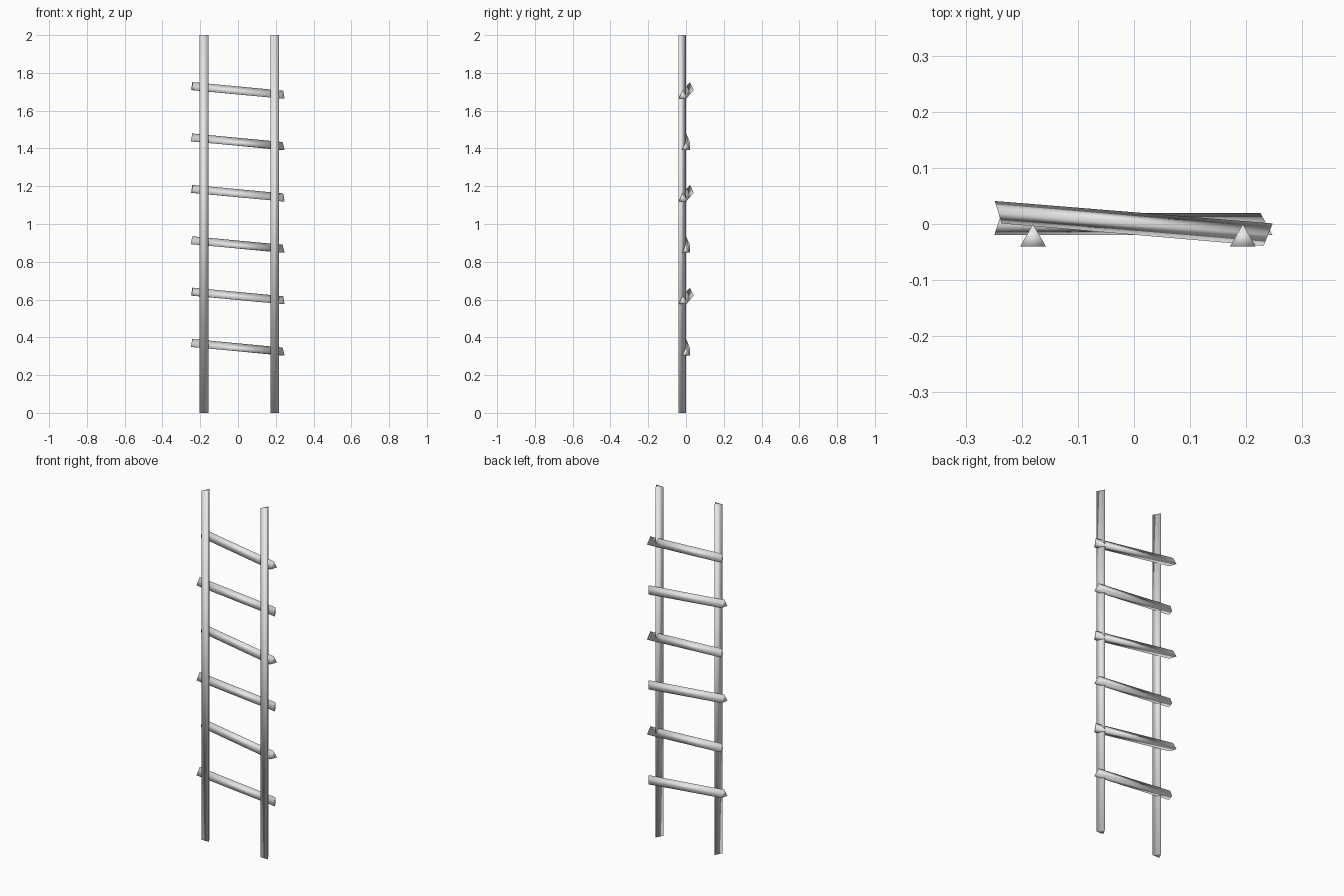
import bpy, bmesh

if "Cube" in bpy.data.objects:
    bpy.data.objects.remove(bpy.data.objects["Cube"], do_unlink=True)

# single plain grey material
grey = bpy.data.materials.new("plain_grey")
grey.use_nodes = True
grey.diffuse_color = (0.8, 0.8, 0.8, 1)
grey.node_tree.nodes["Principled BSDF"].inputs["Base Color"].default_value = (0.8, 0.8, 0.8, 1)


def prism(name, start, end):
    """Smooth-shaded three-sided bar between two triangles."""
    bm = bmesh.new()
    a = [bm.verts.new(p) for p in start]
    b = [bm.verts.new(p) for p in end]
    bm.faces.new(a)
    bm.faces.new(b[::-1])
    for i in range(3):
        j = (i + 1) % 3
        bm.faces.new((a[j], a[i], b[i], b[j]))
    bmesh.ops.recalc_face_normals(bm, faces=bm.faces)
    for f in bm.faces:
        f.smooth = True
    mesh = bpy.data.meshes.new(name)
    bm.to_mesh(mesh)
    bm.free()
    mesh.materials.append(grey)
    obj = bpy.data.objects.new(name, mesh)
    bpy.context.collection.objects.link(obj)
    return obj


def rail(name, x):
    section = [(x - 0.023, -0.04), (x + 0.023, -0.04), (x, 0.0)]
    prism(name, [(px, py, 0) for px, py in section], [(px, py, 2) for px, py in section])


def rung_end(x_front, x_back, y, z_top):
    """Triangle with its ridge on top and a slanted cut from front to back."""
    return [(x_front, y - 0.02, z_top - 0.042),
            (x_back, y + 0.02, z_top - 0.042),
            ((x_front + x_back) / 2, y, z_top)]


# upright rails
rail("right_rail", -0.18)
rail("left_rail", 0.194)

# sloping rungs, alternately skewed and straight
for i in range(6):
    top = 1.751 - 0.272 * i
    if i % 2 == 0:
        start = rung_end(-0.236, -0.248, 0.021, top)
        end = rung_end(0.231, 0.247, -0.019, top - 0.045)
    else:
        start = rung_end(-0.249, -0.236, 0.0, top)
        end = rung_end(0.247, 0.225, 0.0, top - 0.045)
    prism(f"rung_{6 - i}", start, end)
